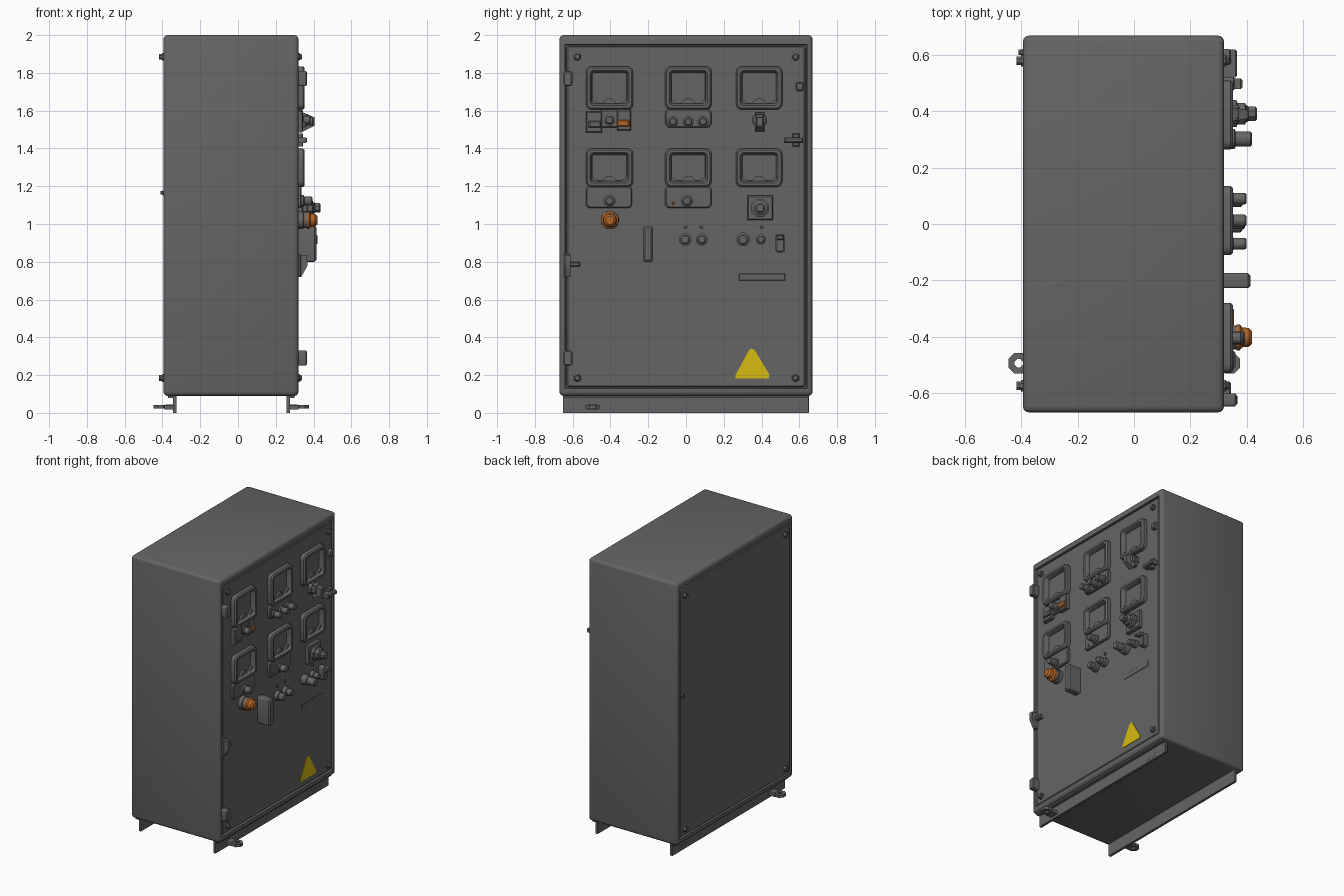
import bpy, bmesh
from math import sin, cos, pi

if "Cube" in bpy.data.objects:
    bpy.data.objects.remove(bpy.data.objects["Cube"], do_unlink=True)


def material(name, rgb):
    m = bpy.data.materials.new(name)
    m.use_nodes = True
    m.diffuse_color = (*rgb, 1)
    bsdf = m.node_tree.nodes["Principled BSDF"]
    bsdf.inputs["Base Color"].default_value = (*rgb, 1)
    bsdf.inputs["Roughness"].default_value = 0.6
    return m


GREY = material("cabinet grey", (0.13, 0.13, 0.13))
ORANGE = material("signal orange", (0.45, 0.13, 0.02))
YELLOW = material("warning yellow", (0.68, 0.5, 0.005))
DOOR = 0.316
BACK = -0.394
made = []


def finish(name, bm, mat):
    bmesh.ops.recalc_face_normals(bm, faces=bm.faces[:])
    mesh = bpy.data.meshes.new(name)
    bm.to_mesh(mesh)
    bm.free()
    mesh.materials.append(mat)
    ob = bpy.data.objects.new(name, mesh)
    bpy.context.collection.objects.link(ob)
    made.append(ob)
    return ob


def loft(name, loops, mat=GREY, axis="x", ring=False):
    """Skin (outline, depth) loops along an axis; ring joins last to first."""
    bm = bmesh.new()
    place = {"x": lambda u, v, d: (d, u, v), "z": lambda u, v, d: (u, v, d),
             "y": lambda u, v, d: (u, d, v)}[axis]
    rows = [[bm.verts.new(place(u, v, d)) for u, v in pts] for pts, d in loops]
    pairs = list(zip(rows, rows[1:])) + ([(rows[-1], rows[0])] if ring else [])
    for a, b in pairs:
        for i in range(len(a)):
            j = (i + 1) % len(a)
            bm.faces.new((a[i], a[j], b[j], b[i]))
    if not ring:
        bm.faces.new(rows[0])
        bm.faces.new(rows[-1])
    return finish(name, bm, mat)


def circle(u, v, r, n=12):
    return [(u + r * cos(2 * pi * (i + 0.5) / n), v + r * sin(2 * pi * (i + 0.5) / n)) for i in range(n)]


def rect(u0, u1, v0, v1, r=0.0, n=3):
    if r <= 0:
        return [(u0, v0), (u1, v0), (u1, v1), (u0, v1)]
    corners = [(u1 - r, v1 - r), (u0 + r, v1 - r), (u0 + r, v0 + r), (u1 - r, v0 + r)]
    return [(cu + r * cos(pi / 2 * (q + k / n)), cv + r * sin(pi / 2 * (q + k / n)))
            for q, (cu, cv) in enumerate(corners) for k in range(n + 1)]


def plate(name, u0, u1, v0, v1, d0, d1, r=0.0, mat=GREY, soft=0.006, axis="x"):
    """Block with a chamfered outer face."""
    s = min(soft, abs(d1 - d0) / 2)
    step = s if d1 > d0 else -s
    return loft(name, [(rect(u0, u1, v0, v1, r), d0), (rect(u0, u1, v0, v1, r), d1 - step),
                       (rect(u0 + s, u1 - s, v0 + s, v1 - s, r), d1)], mat, axis)


def knob(name, y, z, r, d1, d0=DOOR, n=12, tip=0.75, mat=GREY, collar=True):
    mid = d0 + (d1 - d0) * 0.4
    loops = [(circle(y, z, r, n), d0), (circle(y, z, r, n), mid)]
    if collar:
        loops.append((circle(y, z, r * tip, n), mid + 0.004))
    loops += [(circle(y, z, r * tip, n), d1 - 0.006), (circle(y, z, r * tip * 0.75, n), d1)]
    return loft(name, loops, mat)


# Cabinet shell with recessed door and back openings
bm = bmesh.new()
bmesh.ops.create_cube(bm, size=1)
for v in bm.verts:
    v.co = (v.co.x * 0.715 - 0.0375, v.co.y * 1.34, 1.045 + v.co.z * 1.91)
bmesh.ops.bevel(bm, geom=bm.edges[:], offset=0.022, segments=3, profile=0.5, affect="EDGES")
for side in (1, -1):
    face = max(bm.faces, key=lambda f: f.calc_area() * (f.normal.x * side > 0.9))
    bmesh.ops.inset_region(bm, faces=[face], thickness=0.01)
    for v in face.verts:
        v.co.z = 1.95 if v.co.z > 1 else 0.13
    bmesh.ops.inset_region(bm, faces=[face], thickness=0.003, depth=-0.02)
finish("cabinet_body", bm, GREY)

# Door and back cover
plate("door", -0.632, 0.632, 0.137, 1.943, 0.295, DOOR, 0.012)
plate("back_cover", -0.632, 0.632, 0.137, 1.943, -0.37, BACK, 0.012)
for y in (-0.575, 0.58):
    for z in (0.185, 1.885):
        knob("door_bolt", y, z, 0.022, 0.338, n=8)
        knob("back_bolt", y, z, 0.022, -0.412, BACK, n=8)
knob("back_bolt_middle", 0.61, 1.165, 0.014, -0.404, BACK, n=8)


# Meters: raised frame, recessed glass and dial hub
def meter(y0, y1, z0, z1):
    def inner(s, d):
        return rect(y0 + s, y1 - s, z0 + s, z1 - s, max(0.03 - s * 0.5, 0.008)), d
    loft("meter_frame", [inner(0, DOOR - 0.005), inner(0, 0.343), inner(0.008, 0.352),
                         inner(0.022, 0.352), inner(0.032, 0.334), inner(0.034, DOOR - 0.005)], ring=True)
    c, b = (y0 + y1) / 2, z0 + 0.03
    plate("meter_glass", y0 + 0.03, y1 - 0.03, z0 + 0.03, z1 - 0.03, DOOR - 0.003, DOOR + 0.005)
    arc = [(c + 0.036 * cos(pi * k / 8), b + 0.03 * sin(pi * k / 8)) for k in range(9)]
    loft("meter_hub", [(arc, DOOR), (arc, 0.334)])
    for s in (-1, 1):
        e = c + s * ((y1 - y0) / 2 - 0.03)
        tri = [(e, b), (e - s * 0.04, b), (e, b + 0.03)]
        loft("meter_corner", [(tri, DOOR), (tri, 0.334)])


for left, right in ((-0.53, -0.28), (-0.11, 0.135), (0.265, 0.51)):
    meter(left, right, 1.605, 1.835)
    meter(left, right, 1.195, 1.4)

# Controls under the upper meters
plate("switch_block_left", -0.53, -0.445, 1.485, 1.595, DOOR, 0.345)
plate("switch_block_middle", -0.45, -0.36, 1.51, 1.605, DOOR, 0.335)
plate("switch_block_right", -0.365, -0.29, 1.495, 1.605, DOOR, 0.345)
plate("switch_tab", -0.515, -0.45, 1.51, 1.545, 0.34, 0.36)
plate("orange_switch", -0.365, -0.3, 1.515, 1.55, 0.34, 0.356, mat=ORANGE)
knob("switch_knob", -0.405, 1.55, 0.03, 0.385)
plate("button_panel", -0.11, 0.135, 1.51, 1.61, DOOR, 0.338, 0.025)
for y in (-0.07, 0.012, 0.09):
    knob("push_button", y, 1.542, 0.029, 0.4)
knob("selector_base", 0.39, 1.55, 0.042, 0.375, n=8, tip=0.85)
loft("selector_lever", [(rect(0.365, 0.415, 1.49, 1.59), 0.345), (rect(0.375, 0.405, 1.52, 1.565), 0.405)])

# Controls under the lower meters
for y0, y1, yk in ((-0.53, -0.285, -0.405), (-0.11, 0.135, 0.005)):
    plate("adjuster_panel", y0, y1, 1.085, 1.2, DOOR, 0.336, 0.02)
    knob("adjuster_knob", yk, 1.122, 0.032, 0.395)
knob("orange_lamp_small", -0.068, 1.11, 0.008, 0.342, 0.33, n=8, mat=ORANGE)
plate("rotary_plate", 0.325, 0.46, 1.02, 1.15, DOOR, 0.345)
knob("rotary_switch", 0.392, 1.085, 0.052, 0.4, 0.34, n=8, tip=0.8)
knob("rotary_grip", 0.392, 1.085, 0.032, 0.438, 0.38, n=8, tip=0.85)

# Orange beacon
knob("beacon_base", -0.403, 1.02, 0.048, 0.385, tip=0.9, n=16)
loft("beacon_lamp", [(circle(-0.403, 1.02, r, 16), d) for r, d in
                     ((0.047, 0.365), (0.047, 0.376), (0.036, 0.385), (0.034, 0.408), (0.022, 0.42))], ORANGE)

# Pull handle and lower row of buttons
plate("pull_handle", -0.228, -0.175, 0.8, 0.99, DOOR, 0.415, 0.008, soft=0.01)
for y, r, d in ((-0.005, 0.034, 0.385), (0.083, 0.032, 0.385), (0.302, 0.037, 0.42), (0.397, 0.027, 0.38)):
    knob("lower_button", y, 0.918, r, d)
for y in (-0.002, 0.083, 0.4):
    knob("indicator_stud", y, 0.985, 0.012, 0.328, n=8, collar=False)
plate("key_switch", 0.475, 0.522, 0.85, 0.945, DOOR, 0.36, 0.01)
plate("key_switch_tab", 0.48, 0.518, 0.915, 0.942, 0.35, 0.385)
plate("name_plate", 0.28, 0.525, 0.7, 0.738, DOOR - 0.002, DOOR + 0.003)

# Warning triangle
sign = [(0.262, 0.183), (0.437, 0.183), (0.443, 0.2), (0.362, 0.335), (0.345, 0.34), (0.334, 0.332), (0.262, 0.2)]
loft("warning_sign", [(sign, DOOR - 0.001), (sign, DOOR + 0.004)], YELLOW)

# Hinges, latches and side handle
for z in (0.29, 1.77):
    plate("door_hinge", -0.648, -0.602, z - 0.04, z + 0.04, 0.3, 0.365, 0.008)
plate("latch_mount", -0.645, -0.615, 0.72, 0.84, DOOR - 0.01, 0.335)
loft("latch_wedge", [([(0.315, 0.72), (0.335, 0.72), (0.368, 0.78), (0.365, 0.835), (0.315, 0.835)], d)
                     for d in (-0.64, -0.612)], axis="y")
plate("latch_lever", -0.62, -0.56, 0.775, 0.8, DOOR, 0.345)
plate("handle_mount", 0.565, 0.6, 1.41, 1.48, DOOR, 0.345)
plate("handle_bar", 0.52, 0.62, 1.43, 1.457, DOOR, 0.366)
plate("upper_catch", 0.582, 0.622, 1.705, 1.75, DOOR, 0.345, 0.008)

# Base rails with flanges and tie-down lugs
for s, x in ((1, 0.265), (-1, -0.335)):
    plate("base_rail", x - 0.009, x + 0.009, 0, 0.095, -0.65, 0.65, soft=0.002, axis="y")
    plate("base_flange", min(x, x + s * 0.035), max(x, x + s * 0.035), 0.08, 0.095, -0.65, 0.65, soft=0.002, axis="y")
    for y, reach in ((-0.495, 0.075), (0.51, 0.03)):
        cx = x + s * reach
        w = 0.032 if y < 0 else 0.055
        plate("lug_arm", min(x, cx - s * 0.02), max(x, cx - s * 0.02), y - w, y + w, 0.018, 0.044, axis="z")
        if y < 0:
            loft("lug_eye", [(circle(cx, y, r, 8), d) for r, d in
                             ((0.04, 0.022), (0.04, 0.042), (0.016, 0.042), (0.016, 0.022))], axis="z", ring=True)

# Smooth shading with sharp edges kept
bpy.ops.object.select_all(action="DESELECT")
for ob in made:
    ob.select_set(True)
bpy.context.view_layer.objects.active = made[0]
bpy.ops.object.shade_smooth_by_angle(angle=0.6)
